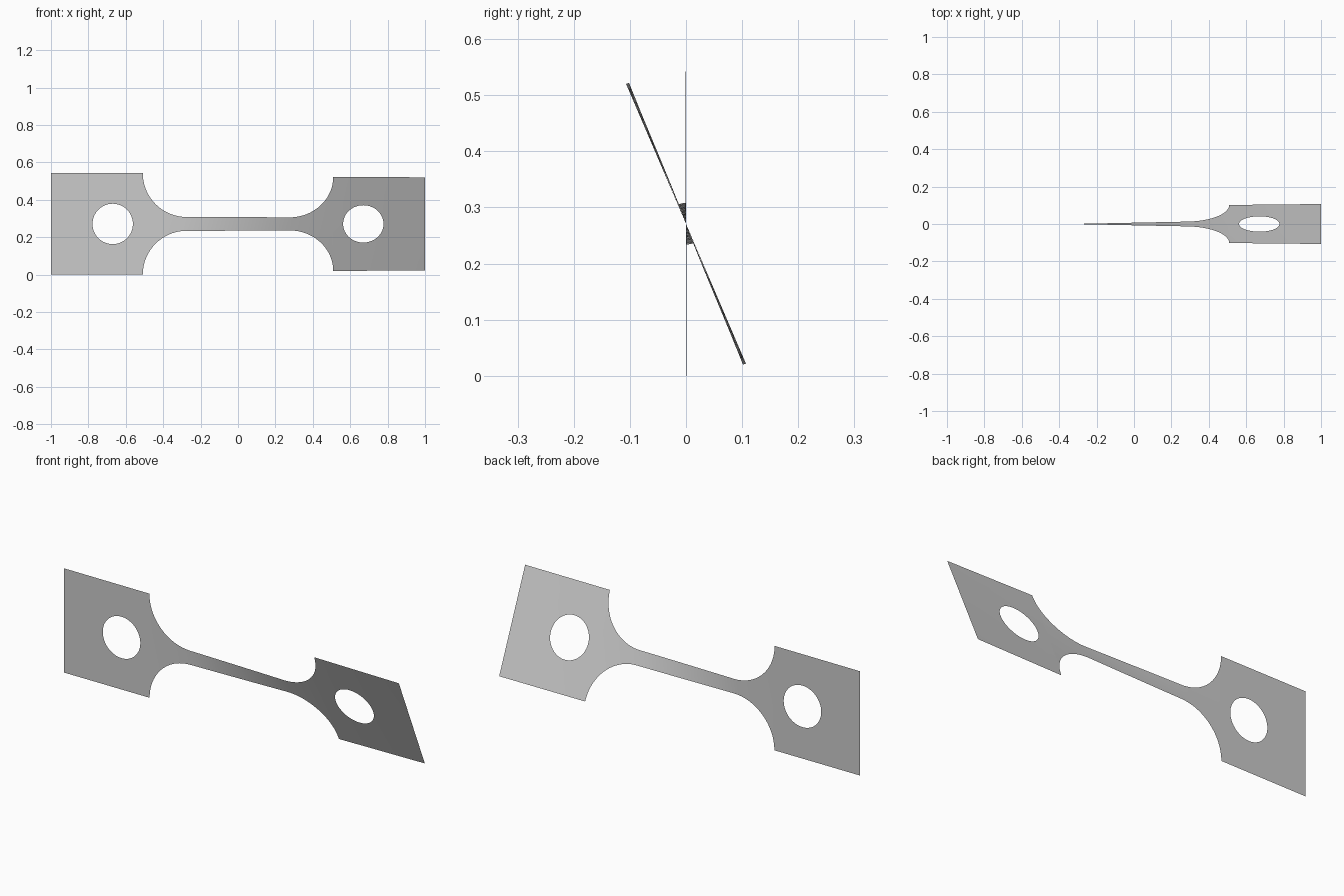
import bpy, bmesh
from math import sin, cos, pi, sqrt, radians

cube = bpy.data.objects.get("Cube")
if cube:
    bpy.data.objects.remove(cube, do_unlink=True)

HALF = 0.271                    # half height of the end tabs
HOLE_X, HOLE_R = 0.67, 0.108    # bolt holes
FIL_X, FIL_R = 0.275, 0.234     # concave fillets between tabs and neck
ROWS = 6
TWIST = [(-1, 0), (-0.5, 0.2), (-0.3, 1), (0.28, 20), (0.5, 22), (1, 23.2)]


def inner(x):
    """Half height of the hole opening at x."""
    return sqrt(max(0, HOLE_R ** 2 - (abs(x) - HOLE_X) ** 2))


def outer(x):
    """Half height of the outline at x."""
    d = min(max(abs(x) - FIL_X, 0), FIL_R)
    return HALF - sqrt(FIL_R ** 2 - d ** 2)


def twist(x):
    """Twist angle about the long axis at x."""
    for (x0, a0), (x1, a1) in zip(TWIST, TWIST[1:]):
        if x <= x1:
            return radians(a0 + (a1 - a0) * (x - x0) / (x1 - x0))
    return radians(TWIST[-1][1])


# Column positions: neck, fillet arc, hole arc, tab end, mirrored to both sides
side = [FIL_X * i / 8 for i in range(8)]
side += [FIL_X + FIL_R * sin(pi / 2 * i / 24) for i in range(25)]
side += [HOLE_X - HOLE_R * cos(pi * i / 32) for i in range(33)]
side += [0.85, 0.92, 1.0]
columns = [-x for x in reversed(side[1:])] + side

# Twisted sheet, built as an upper and a lower strip joined on the centre line
bm = bmesh.new()
for sign in (1, -1):
    grid = []
    for x in columns:
        low, high, a = inner(x), outer(x), twist(x)
        column = []
        for r in range(ROWS + 1):
            s = sign * (low + (high - low) * r / ROWS)
            column.append(bm.verts.new((x, -s * sin(a), HALF + s * cos(a))))
        grid.append(column)
    for left, right in zip(grid, grid[1:]):
        for r in range(ROWS):
            quad = [left[r], right[r], right[r + 1], left[r + 1]]
            bm.faces.new(quad if sign > 0 else quad[::-1])
bmesh.ops.remove_doubles(bm, verts=bm.verts, dist=1e-5)
for face in bm.faces:
    face.smooth = True

mesh = bpy.data.meshes.new("twisted_test_strip")
bm.to_mesh(mesh)
bm.free()
strip = bpy.data.objects.new("twisted_test_strip", mesh)
bpy.context.collection.objects.link(strip)

# Plain grey metal
grey = bpy.data.materials.new("grey_metal")
grey.use_nodes = True
colour = (0.6, 0.6, 0.6, 1)
grey.diffuse_color = colour
grey.node_tree.nodes["Principled BSDF"].inputs["Base Color"].default_value = colour
mesh.materials.append(grey)
